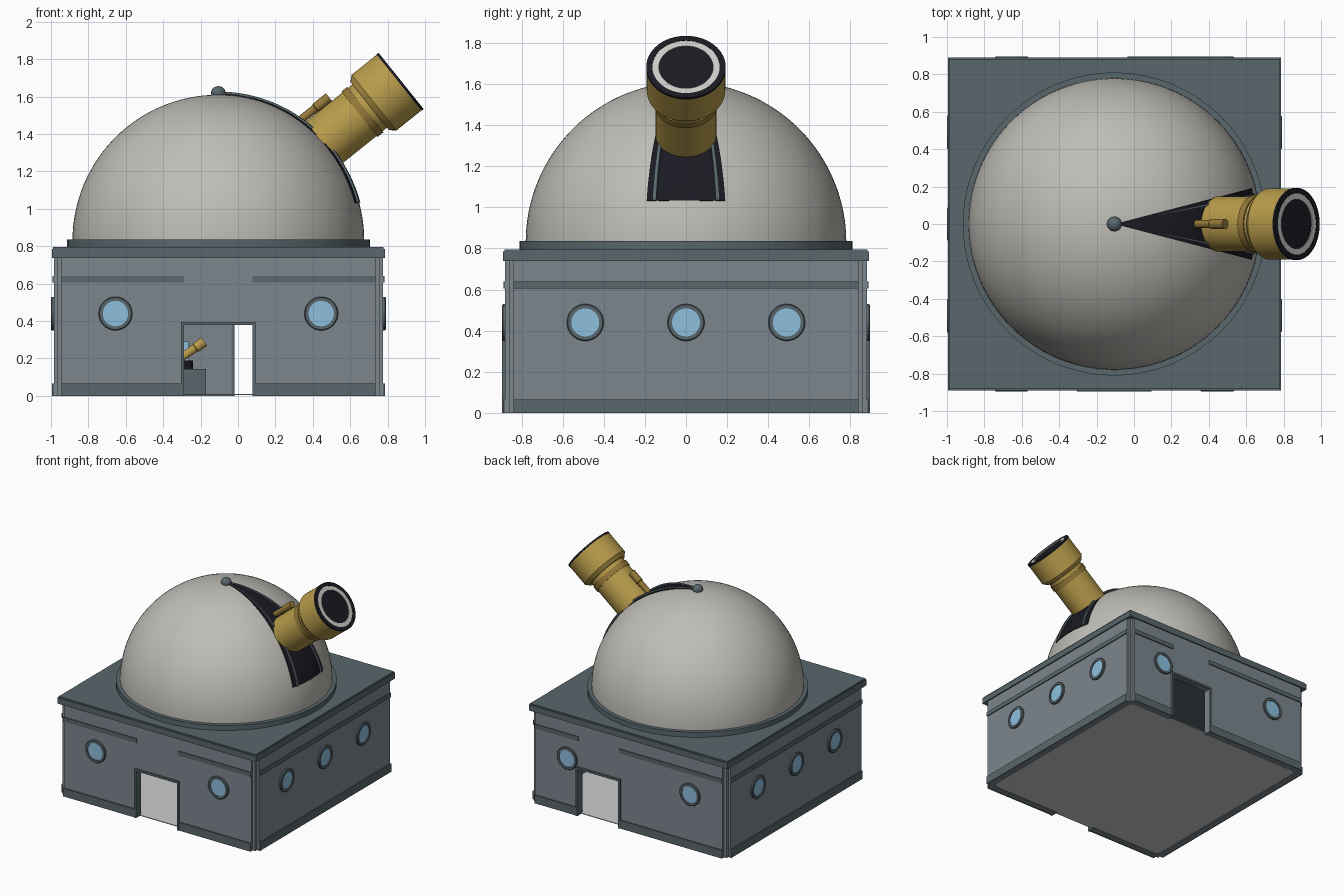
import bpy, bmesh
from math import pi, sin, cos, radians, atan2
from mathutils import Matrix, Vector

if "Cube" in bpy.data.objects:
    bpy.data.objects.remove(bpy.data.objects["Cube"])

CX = -0.105                       # building centre in x
HALF, WALL, IN = 0.89, 0.88, 0.83
DOME_Z, DOME_R = 0.83, 0.78


def material(name, r, g, b):
    m = bpy.data.materials.new(name)
    m.diffuse_color = (r, g, b, 1)
    m.use_nodes = True
    m.node_tree.nodes["Principled BSDF"].inputs["Base Color"].default_value = m.diffuse_color
    return m


WALL_M = material("wall_grey", 0.20, 0.24, 0.27)
TRIM_M = material("slate", 0.10, 0.135, 0.15)
DOME_M = material("dome_white", 0.52, 0.51, 0.47)
GOLD_M = material("gold", 0.48, 0.33, 0.07)
BRASS_M = material("dark_brass", 0.30, 0.19, 0.04)
BLACK_M = material("black", 0.01, 0.01, 0.016)
GLASS_M = material("glass", 0.27, 0.52, 0.73)
PALE_M = material("pale_ring", 0.60, 0.60, 0.57)


def finish(name, bm, mat, matrix=None, smooth=False):
    if matrix:
        bm.transform(matrix)
    bmesh.ops.recalc_face_normals(bm, faces=bm.faces)
    me = bpy.data.meshes.new(name)
    for f in bm.faces:
        f.smooth = smooth
    bm.to_mesh(me)
    bm.free()
    if smooth:
        me.set_sharp_from_angle(angle=radians(35))
    if mat:
        me.materials.append(mat)
    ob = bpy.data.objects.new(name, me)
    bpy.context.collection.objects.link(ob)
    return ob


def box(name, lo, hi, mat, matrix=None):
    bm = bmesh.new()
    bmesh.ops.create_cube(bm, size=1)
    lo, hi = Vector(lo), Vector(hi)
    for v in bm.verts:
        v.co = (lo + hi) / 2 + Vector(c * s for c, s in zip(v.co, hi - lo))
    return finish(name, bm, mat, matrix)


def lathe(name, profile, mat, matrix, seg=64):
    """Revolve (radius, height) points about local z."""
    bm = bmesh.new()
    vs = [bm.verts.new((r, 0, z)) for r, z in profile]
    es = [bm.edges.new(p) for p in zip(vs, vs[1:])]
    bmesh.ops.spin(bm, geom=vs + es, cent=(0, 0, 0), axis=(0, 0, 1),
                   angle=2 * pi, steps=seg)
    bmesh.ops.remove_doubles(bm, verts=bm.verts, dist=1e-5)
    return finish(name, bm, mat, matrix, True)


def dome_strip(name, az0, az1, r0, r1, mat, el0=15, el1=89, n=32):
    """Thick patch of sphere between two azimuths, bottom to apex."""
    bm = bmesh.new()
    m = 4
    rows = []
    for i in range(n + 1):
        el = radians(el0 + (el1 - el0) * i / n)
        ring = [(az0 + (az1 - az0) * j / m, r1) for j in range(m + 1)]
        ring += [(az1 + (az0 - az1) * j / m, r0) for j in range(m + 1)]
        rows.append([bm.verts.new((r * cos(el) * cos(radians(a)),
                                   r * cos(el) * sin(radians(a)),
                                   r * sin(el))) for a, r in ring])
    k = len(rows[0])
    for a, b in zip(rows, rows[1:]):
        for j in range(k):
            bm.faces.new((a[j], a[(j + 1) % k], b[(j + 1) % k], b[j]))
    bm.faces.new(rows[0])
    bm.faces.new(rows[-1])
    return finish(name, bm, mat, Matrix.Translation((CX, 0, DOME_Z)), True)


# Four sides: walls, bands, door surrounds and round windows
END, DW, DH, FR = 0.84, 0.183, 0.38, 0.016
sides = [("front", 0, 0.0, (-0.55, 0.55)), ("right", 90, None, (-0.49, 0, 0.49)),
         ("back", 180, -0.27, (-0.55, 0.55)), ("left", 270, None, (-0.49, 0, 0.49))]
for side, ang, door, windows in sides:
    M = Matrix.Translation((CX, 0, 0)) @ Matrix.Rotation(radians(ang), 4, 'Z')

    def slab(part, a, b, z0, z1, out, inner, mat):
        box(f"{side}_{part}", (a, -out, z0), (b, -inner, z1), mat, M)

    spans = [(-END, END)]
    if door is not None:
        a, b = door - DW, door + DW
        spans = [(-END, a), (b, END)]
        slab("wall_over_door", a, b, DH, 0.74, WALL, IN, WALL_M)
        slab("door_frame_left", a - FR, a, 0, DH, 0.895, IN, TRIM_M)
        slab("door_frame_right", b, b + FR, 0, DH, 0.895, IN, TRIM_M)
        slab("door_lintel", a - FR, b + FR, DH, DH + FR, 0.895, IN, TRIM_M)
    for p, q in spans:
        slab("wall", p, q, 0, 0.74, WALL, IN, WALL_M)
        slab("base_band", p, q, 0, 0.066, HALF, 0.87, TRIM_M)
        slab("upper_band", p, q, 0.605, 0.64, 0.888, 0.87, TRIM_M)
    for u in windows:
        W = M @ Matrix.Translation((u, 0, 0.44)) @ Matrix.Rotation(pi / 2, 4, 'X')
        lathe(f"{side}_window_rim", [(0.068, 0.872), (0.068, 0.895), (0.085, 0.895),
                                     (0.09, 0.89), (0.09, 0.872)], TRIM_M, W, 40)
        lathe(f"{side}_window_glass", [(0, 0.87), (0.069, 0.87), (0.069, 0.888),
                                       (0, 0.888)], GLASS_M, W, 40)
    # recessed corner post
    box(f"{side}_corner_post", (0.815, -0.862, 0), (0.862, -0.815, 0.74), WALL_M, M)

# Floor and roof
C = Matrix.Translation((CX, 0, 0))
box("floor", (-0.85, -0.85, 0.004), (0.85, 0.85, 0.01), None, C)
box("roof_slab", (-HALF, -HALF, 0.738), (HALF, HALF, 0.785), TRIM_M, C)
box("roof_top", (-0.883, -0.883, 0.785), (0.883, 0.883, 0.795), TRIM_M, C)

# Dome, ring and knob
lathe("dome_ring", [(0.76, 0.79), (0.81, 0.79), (0.81, 0.836), (0.76, 0.836)], TRIM_M, C, 96)
lathe("dome", [(DOME_R * cos(pi / 2 * i / 32), DOME_Z + DOME_R * sin(pi / 2 * i / 32))
               for i in range(32)] + [(0, DOME_Z + DOME_R)], DOME_M, C, 96)
lathe("dome_knob", [(0.039 * sin(pi * i / 16), 1.62 - 0.036 * cos(pi * i / 16))
                    for i in range(17)], TRIM_M, C, 32)

# Dark slit with two rails
dome_strip("dome_slit", -14.6, 14.6, 0.77, 0.786, BLACK_M)
for s in (-1, 1):
    dome_strip("slit_rail", s * 10.9, s * 12.3, 0.775, 0.797, TRIM_M)


def aim(x, y, z, dx, dz):
    return Matrix.Translation((x, y, z)) @ Matrix.Rotation(atan2(dx, dz), 4, 'Y')


# Main telescope, local z = 0 at the open end
T = aim(0.872, 0, 1.684, 0.78, 0.625)
lathe("telescope_tube", [(0, -0.66), (0.148, -0.66), (0.148, -0.20), (0, -0.20)], GOLD_M, T)
lathe("telescope_hood", [(0.14, -0.215), (0.165, -0.215), (0.191, -0.185),
                         (0.191, -0.012), (0.16, -0.012)], GOLD_M, T)
lathe("telescope_band", [(0.14, -0.285), (0.155, -0.285), (0.155, -0.245),
                         (0.14, -0.245)], BRASS_M, T)
lathe("telescope_rim", [(0.16, -0.014), (0.193, -0.014), (0.193, 0), (0.164, 0),
                        (0.164, -0.014)], BLACK_M, T)
lathe("lens_ring", [(0.165, -0.02), (0.165, -0.002), (0.132, -0.002), (0.132, -0.02)], PALE_M, T)
lathe("lens", [(0, -0.008), (0.133, -0.008), (0.133, -0.02), (0, -0.02)], BLACK_M, T)

# Finder scope on top of the tube
F = T @ Matrix.Translation((-0.173, 0, 0))
lathe("finder_scope", [(0, -0.55), (0.022, -0.55), (0.022, -0.45), (0.027, -0.445),
                       (0.027, -0.355), (0, -0.355)], BRASS_M, F, 32)
box("finder_mount", (-0.173, -0.012, -0.47), (-0.14, 0.012, -0.42), BRASS_M, T)

# Small telescope on a plinth inside
P = Matrix.Translation((-0.295, 0.31, 0))
box("plinth", (-0.125, -0.125, 0.01), (0.125, 0.125, 0.145), TRIM_M, P)
lathe("small_mount", [(0, 0.145), (0.055, 0.145), (0.055, 0.19), (0, 0.19)], BLACK_M, P, 32)
S = aim(-0.18, 0.31, 0.29, 0.82, 0.57)
lathe("small_telescope", [(0, -0.2), (0.022, -0.2), (0.022, -0.06), (0.027, -0.055),
                          (0.027, 0), (0, 0)], GOLD_M, S, 32)
box("screen", (-0.10, 0.09, 0.145), (0.03, 0.10, 0.29), GLASS_M, P)
